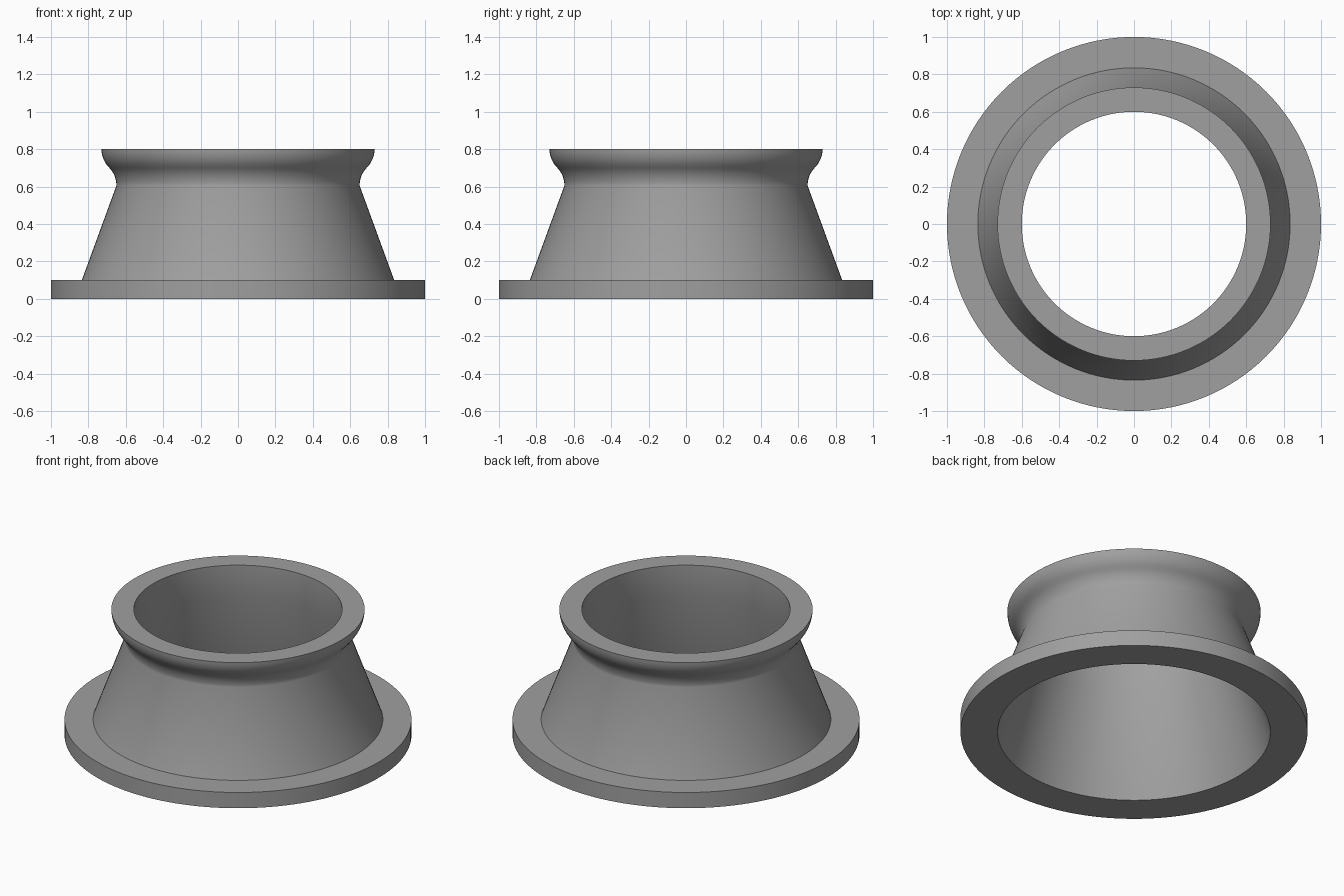
import bpy, bmesh, math

if "Cube" in bpy.data.objects:
    bpy.data.objects.remove(bpy.data.objects["Cube"])

SEGMENTS = 128

grey = bpy.data.materials.new("plain_grey")
grey.diffuse_color = (0.35, 0.35, 0.35, 1)
grey.use_nodes = True
grey.node_tree.nodes["Principled BSDF"].inputs["Base Color"].default_value = grey.diffuse_color

# Outer S-curve of the lip: two 45 degree arcs, hollow then rounded
R = 0.137
X0, Z0, X1, Z1 = 0.65, 0.606, 0.73, 0.80
angles = [math.radians(45 * i / 6) for i in range(7)]
hollow = [(X0 + R * (1 - math.cos(a)), Z0 + R * math.sin(a)) for a in angles]
rounded = [(X1 - R * (1 - math.cos(a)), Z1 - R * math.sin(a)) for a in reversed(angles)]

# Closed cross-section: flange, sloped wall, lip, straight throat, sloped bore
profile = [(0.786, 0), (1, 0), (1, 0.1), (0.835, 0.1)]
profile += hollow + rounded[1:]
profile += [(0.6, 0.8), (0.6, 0.6)]

# Revolve the section around the z axis
bm = bmesh.new()
rings = []
for s in range(SEGMENTS):
    t = 2 * math.pi * s / SEGMENTS
    rings.append([bm.verts.new((r * math.cos(t), r * math.sin(t), z)) for r, z in profile])
for s in range(SEGMENTS):
    a, b = rings[s], rings[(s + 1) % SEGMENTS]
    for i in range(len(profile)):
        j = (i + 1) % len(profile)
        bm.faces.new((a[i], b[i], b[j], a[j]))
bmesh.ops.recalc_face_normals(bm, faces=bm.faces)

mesh = bpy.data.meshes.new("flanged_collar")
bm.to_mesh(mesh)
bm.free()
mesh.materials.append(grey)
collar = bpy.data.objects.new("flanged_collar", mesh)
bpy.context.collection.objects.link(collar)

# Smooth the walls, keep the rims sharp
bpy.context.view_layer.objects.active = collar
collar.select_set(True)
bpy.ops.object.shade_smooth_by_angle(angle=math.radians(35))
